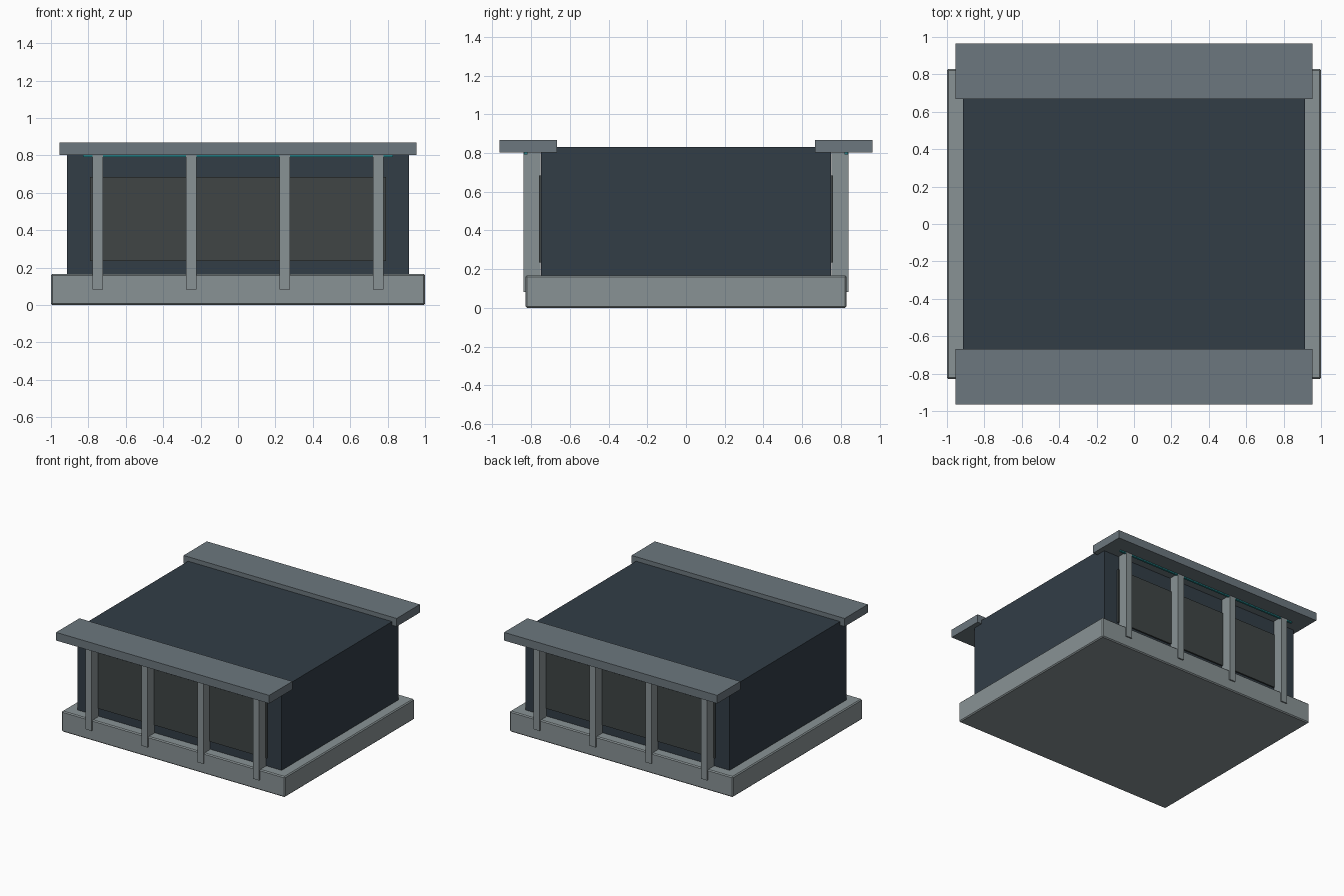
import bpy, bmesh

if "Cube" in bpy.data.objects:
    bpy.data.objects.remove(bpy.data.objects["Cube"])


def material(name, rgb):
    m = bpy.data.materials.new(name)
    m.diffuse_color = (*rgb, 1)
    m.use_nodes = True
    m.node_tree.nodes["Principled BSDF"].inputs["Base Color"].default_value = m.diffuse_color
    return m


CONCRETE = material("concrete", (0.25, 0.29, 0.30))
DARK = material("dark_wall", (0.032, 0.047, 0.062))
CANOPY = material("canopy_grey", (0.15, 0.185, 0.21))
PANEL = material("panel_grey", (0.05, 0.06, 0.06))
TEAL = material("teal_light", (0.02, 0.25, 0.27))


def box(name, x, y, z, mat, bevel=0):
    """Box from (min, max) ranges on each axis."""
    bm = bmesh.new()
    bmesh.ops.create_cube(bm, size=1)
    for v in bm.verts:
        v.co = [r[0] if c < 0 else r[1] for c, r in zip(v.co, (x, y, z))]
    me = bpy.data.meshes.new(name)
    bm.to_mesh(me)
    bm.free()
    me.materials.append(mat)
    ob = bpy.data.objects.new(name, me)
    bpy.context.collection.objects.link(ob)
    if bevel:
        mod = ob.modifiers.new("edge", "BEVEL")
        mod.width = bevel
        mod.segments = 1
    return ob


# Plinth and main hall
box("base", (-1, 1), (-0.83, 0.83), (0, 0.167), CONCRETE, 0.008)
box("body", (-0.915, 0.915), (-0.748, 0.748), (0.16, 0.832), DARK)

# Identical front and back facades
for side, s in (("front", -1), ("back", 1)):
    def span(a, b):
        return tuple(sorted((s * a, s * b)))

    box(side + "_canopy", (-0.955, 0.955), span(0.667, 0.965), (0.802, 0.868), CANOPY)
    box(side + "_panel", (-0.79, 0.79), span(0.74, 0.76), (0.235, 0.685), PANEL)
    box(side + "_light_strip", (-0.83, 0.83), span(0.82, 0.836), (0.792, 0.803), TEAL)
    for i in range(4):
        x = -0.75 + 0.5 * i
        box(f"{side}_post_{i + 1}", (x - 0.027, x + 0.027), span(0.752, 0.84),
            (0.083, 0.803), CONCRETE)
